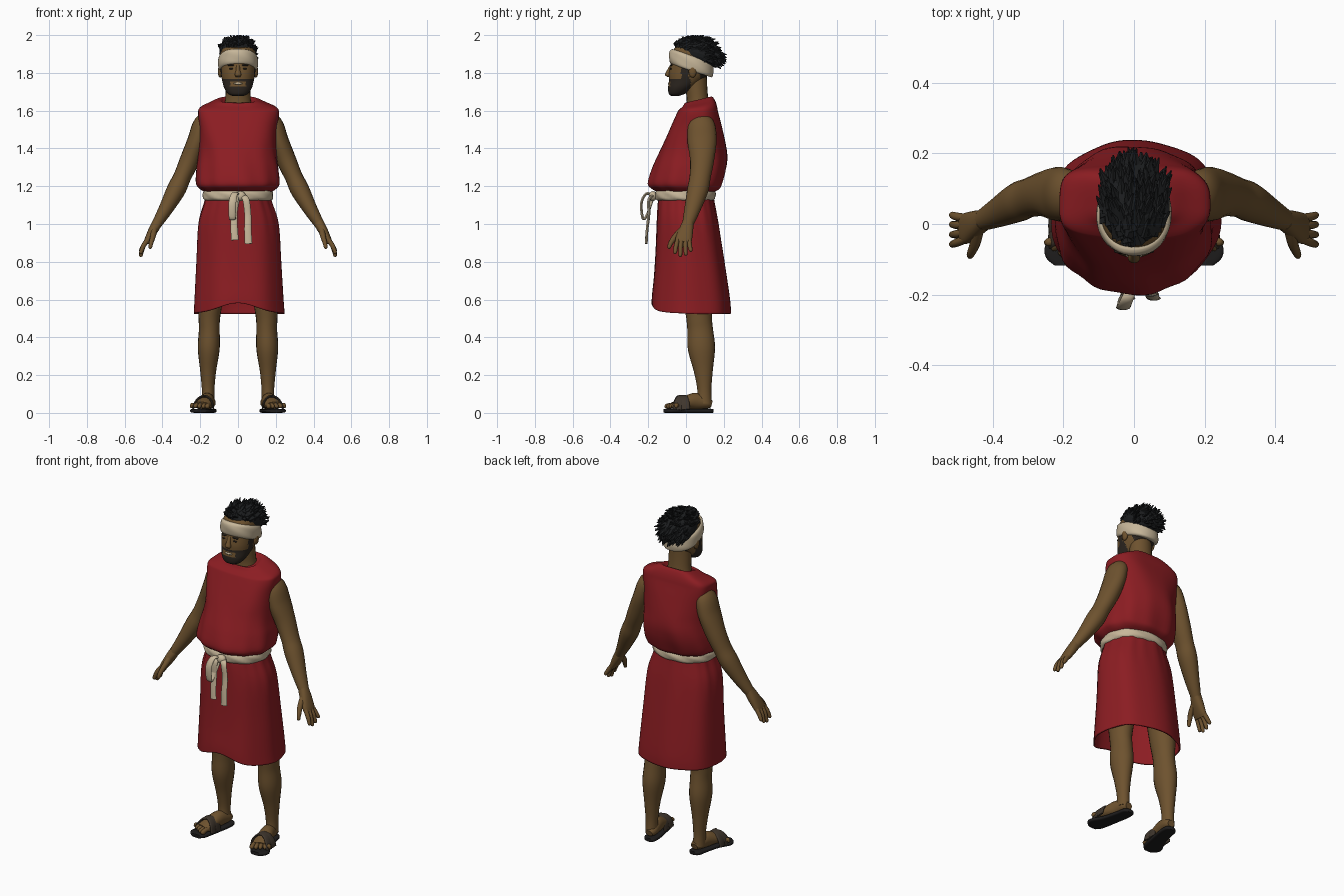
import bpy, bmesh, math, random
from mathutils import Vector, Matrix

random.seed(4)
cube = bpy.data.objects.get("Cube")
if cube:
    bpy.data.objects.remove(cube, do_unlink=True)


def material(name, r, g, b):
    m = bpy.data.materials.new(name)
    m.use_nodes = True
    m.diffuse_color = (r, g, b, 1)
    node = next(n for n in m.node_tree.nodes if n.type == 'BSDF_PRINCIPLED')
    node.inputs["Base Color"].default_value = (r, g, b, 1)
    node.inputs["Roughness"].default_value = 0.9
    return m


SKIN = material("brown skin", .155, .085, .028)
RED = material("red cloth", .26, .012, .016)
CREAM = material("cream cloth", .57, .47, .32)
HAIR = material("black hair", .011, .012, .013)
BEARD = material("dark beard", .025, .019, .014)
STRAP = material("dark leather", .05, .037, .026)
SOLE = material("black sole", .013, .012, .012)
X, Y, Z = Vector((1, 0, 0)), Vector((0, 1, 0)), Vector((0, 0, 1))


def finish(name, bm, mats, mirror=False, paint=None, smooth=True):
    bmesh.ops.recalc_face_normals(bm, faces=bm.faces[:])
    if paint:
        for f in bm.faces:
            f.material_index = paint(f.calc_center_median())
    mesh = bpy.data.meshes.new(name)
    bm.to_mesh(mesh)
    bm.free()
    for m in mats:
        mesh.materials.append(m)
    ob = bpy.data.objects.new(name, mesh)
    bpy.context.collection.objects.link(ob)
    if smooth:
        bpy.ops.object.select_all(action='DESELECT')
        ob.select_set(True)
        bpy.context.view_layer.objects.active = ob
        bpy.ops.object.shade_smooth_by_angle(angle=math.radians(50))
    if mirror:
        ob.modifiers.new("mirror", 'MIRROR').use_mirror_merge = False
    return ob


def spline(pts, steps):
    """Smooth rows through the given x, y, z, radius, radius points."""
    rows = []
    for i in range(len(pts) - 1):
        a, b, c, d = pts[max(i - 1, 0)], pts[i], pts[i + 1], pts[min(i + 2, len(pts) - 1)]
        for k in range(steps):
            t = k / steps
            rows.append([q + .5 * t * (r - p + t * (2*p - 5*q + 4*r - s + t * (3*(q - r) + s - p)))
                         for p, q, r, s in zip(a, b, c, d)])
    return rows + [list(pts[-1])]


def loft(name, mats, pts, ref=Y, axis=None, segs=20, steps=5, power=2, fold=None,
         warp=None, caps=True, tip=False, **kw):
    """Skin oval rings along a path; the first radius runs along ref."""
    rows = spline(pts, steps)
    if tip:
        end, d = rows[-1], Vector(rows[-1][:3]) - Vector(rows[-2][:3])
        d.normalize()
        for ahead, size in ((.5, .85), (.85, .5), (1, .15)):
            rows.append(list(Vector(end[:3]) + d * ahead * end[3]) + [end[3] * size, end[4] * size])
    bm, rings = bmesh.new(), []
    for i, row in enumerate(rows):
        ahead, back = rows[min(i + 1, len(rows) - 1)], rows[max(i - 1, 0)]
        t = axis or (Vector(ahead[:3]) - Vector(back[:3])).normalized()
        u = (ref - t * ref.dot(t)).normalized()
        v = t.cross(u)
        box = 2 / (power(row[2]) if callable(power) else power)
        ring = []
        for k in range(segs):
            a = math.tau * k / segs
            c, s = math.cos(a), math.sin(a)
            w = 1 + (fold(a, row[2]) if fold else 0)
            p = Vector(row[:3]) + u * math.copysign(abs(c) ** box, c) * row[3] * w
            p += v * math.copysign(abs(s) ** box, s) * row[4] * w
            ring.append(bm.verts.new(warp(p) if warp else p))
        rings.append(ring)
    for r, q in zip(rings, rings[1:]):
        for k in range(segs):
            n = (k + 1) % segs
            bm.faces.new((r[k], r[n], q[n], q[k]))
    if caps:
        bm.faces.new(rings[0])
        bm.faces.new(rings[-1])
    return finish(name, bm, mats, **kw)


def ball(name, mat, loc, size, **kw):
    bm = bmesh.new()
    bmesh.ops.create_uvsphere(bm, u_segments=16, v_segments=10, radius=1,
                              matrix=Matrix.Translation(loc) @ Matrix.Diagonal((*size, 1)))
    return finish(name, bm, [mat], **kw)


# Tunic top, bloused over the belt, square at the shoulders, dipping at the throat
def blouse_fold(a, z):
    low = max(0, 1 - (z - 1.18) / .3)
    return .018 * math.sin(11 * a + 8 * z) * low + .014 * math.sin(5 * a + 14 * z)


def neck_dip(p):
    if p.z > 1.6:
        p.z += min(1, (p.z - 1.6) / .05) * .24 * (p.y - .08)
    return p


loft("tunic_top", [RED], [
    (0, 0, 1.165, .135, .165), (0, 0, 1.185, .175, .2), (0, -.003, 1.215, .195, .22),
    (0, .018, 1.29, .196, .217), (0, .036, 1.37, .182, .207), (0, .052, 1.5, .14, .207),
    (0, .062, 1.585, .11, .214), (0, .066, 1.618, .098, .203), (0, .068, 1.642, .085, .15),
    (0, .066, 1.662, .07, .1), (0, .062, 1.652, .058, .08)],
    axis=Z, segs=64, power=lambda z: 2.25 + .9 * max(0, min(1, (z - 1.4) / .2)),
    fold=blouse_fold, warp=neck_dip)


# Skirt: open cloth with soft pleats and a hem raised at the front
def skirt_fold(a, z):
    gather = max(0, (z - .9) / .25)
    return .014 * math.sin(7 * a + 1) + .016 * gather * math.sin(17 * a)


def hem_arch(p):
    if p.z < .7 and p.y < 0:
        p.z += .055 * (.7 - p.z) / .17 * math.exp(-(p.x / .14) ** 2)
    return p


skirt = loft("skirt", [RED], [
    (0, 0, 1.16, .14, .165), (0, 0, 1.11, .149, .18), (.002, .007, 1, .163, .212),
    (.003, .018, .8, .184, .224), (.004, .025, .6, .206, .235), (.005, .026, .525, .21, .24)],
    axis=Z, segs=72, power=2.25, fold=skirt_fold, warp=hem_arch, caps=False)
skirt.modifiers.new("cloth thickness", 'SOLIDIFY').thickness = .008

# Belt with knot, loop and two hanging tails
loft("belt", [CREAM], [
    (0, -.004, 1.125, .148, .176), (0, -.004, 1.135, .158, .184), (0, -.004, 1.155, .161, .186),
    (0, -.004, 1.172, .157, .183), (0, -.004, 1.182, .147, .175)], axis=Z, segs=56, steps=3,
    power=2.2, fold=lambda a, z: .012 * math.sin(9 * a + 120 * z))
ball("belt_knot", CREAM, (.012, -.175, 1.148), (.03, .022, .026))
loft("belt_loop", [CREAM], [
    (0, -.17, 1.15, .014, .009), (-.018, -.21, 1.16, .017, .007), (-.03, -.236, 1.11, .02, .007),
    (-.03, -.228, 1.03, .018, .007), (-.024, -.205, 1.05, .016, .007),
    (0, -.175, 1.14, .012, .008)], ref=X, segs=12)
for side, x, foot in (("right", -.02, .915), ("left", .052, .895)):
    loft(side + "_belt_tail", [CREAM], [
        (x * .4, -.17, 1.15, .015, .009), (x * .8, -.196, 1.13, .018, .008),
        (x, -.197, 1.05, .018, .008), (x, -.206, .97, .019, .007),
        (x + .004, -.21, foot, .02, .007)], ref=X, segs=12)

# Arms and hands
loft("arms", [SKIN], [
    (.14, .082, 1.565, .035, .03), (.185, .082, 1.53, .07, .05), (.216, .085, 1.44, .077, .052),
    (.255, .085, 1.34, .064, .052), (.295, .075, 1.25, .056, .047), (.328, .062, 1.18, .056, .05),
    (.382, .034, 1.08, .043, .038), (.43, .01, 1, .03, .027)], mirror=True)
loft("palms", [SKIN], [
    (.425, .012, 1.01, .029, .027), (.45, 0, .965, .038, .025), (.475, -.012, .92, .044, .019),
    (.486, -.014, .9, .041, .014)], power=2.4, mirror=True)
for name, off, tip in (("index", -.034, .85), ("middle", -.012, .835),
                       ("ring", .011, .842), ("little", .032, .862)):
    loft(name + "_fingers", [SKIN], [
        (.476, -.012 + off * .9, .92, .012, .013), (.5, -.015 + off * 1.1, .885, .012, .013),
        (.514, -.015 + off * 1.25, tip, .01, .01)], segs=10, tip=True, mirror=True)
loft("thumbs", [SKIN], [
    (.442, -.012, .975, .02, .018), (.45, -.055, .935, .016, .015),
    (.46, -.08, .9, .013, .012), (.464, -.089, .878, .01, .01)],
    segs=10, tip=True, mirror=True)

# Legs, feet and toes
loft("legs", [SKIN], [
    (.12, .06, .86, .09, .08), (.146, .066, .6, .078, .066), (.152, .07, .5, .068, .057),
    (.152, .075, .44, .068, .055), (.155, .082, .34, .072, .058), (.158, .092, .22, .05, .042),
    (.158, .097, .12, .037, .033), (.158, .096, .05, .042, .034)], mirror=True)
loft("feet", [SKIN], [
    (.15, .136, .046, .018, .022), (.152, .11, .052, .03, .034), (.163, .05, .062, .044, .038),
    (.181, -.02, .052, .029, .046), (.194, -.064, .04, .018, .05)], ref=Z, mirror=True)
for i in range(5):
    x, y = .157 + .021 * i, -.1 + .008 * i + .001 * i * i
    loft("toes_%d" % (i + 1), [SKIN], [
        (x - .006, -.05, .038, .013, .013), (x, (y - .05) / 2, .042, .012, .012),
        (x + .005, y, .035, .014 - i * .0012, .013 - i * .001)],
        ref=Z, segs=10, tip=True, mirror=True)

# Sandals
loft("sandal_soles", [SOLE], [
    (.148, .146, .011, .01, .016), (.15, .13, .011, .011, .035), (.155, .08, .011, .011, .041),
    (.173, 0, .011, .011, .045), (.195, -.06, .011, .011, .056), (.199, -.095, .011, .011, .05),
    (.196, -.118, .011, .01, .028)], ref=Z, axis=-Y, power=4, mirror=True)
for name, lean in (("inner", .022), ("outer", -.022)):
    loft(name + "_sandal_straps", [STRAP], [
        (.13, -.025 - lean, .018, .024, .005), (.138, -.023 - lean * .8, .058, .024, .006),
        (.158, -.02 - lean * .4, .083, .023, .006), (.181, -.018, .088, .022, .006),
        (.208, -.02 + lean * .4, .078, .023, .006), (.229, -.023 + lean * .8, .05, .024, .006),
        (.238, -.025 + lean, .018, .024, .005)], segs=12, steps=4, power=3, mirror=True)


# Neck and head, the beard and cropped nape set by region
def beard(c):
    x = abs(c.x)
    jaw = c.y < .025 and (c.z < 1.729 or (x > .042 and c.z < 1.768))
    moustache = x < .045 and c.y < -.04 and 1.754 < c.z < 1.77
    sideburn = -.025 < c.y < .015 and x > .06 and 1.75 < c.z < 1.86
    nape = c.y > .075 and 1.765 < c.z < 1.83
    return int(jaw or moustache or sideburn or nape)


loft("neck", [SKIN], [(0, .066, 1.58, .07, .085), (0, .062, 1.65, .058, .069),
                      (0, .055, 1.72, .058, .065), (0, .05, 1.8, .06, .065)], axis=Z)
loft("head", [SKIN, BEARD], [
    (0, -.058, 1.678, .02, .03), (0, -.048, 1.69, .043, .053), (0, -.028, 1.72, .067, .073),
    (0, 0, 1.76, .09, .084), (0, .015, 1.8, .105, .091), (0, .025, 1.86, .104, .093),
    (0, .03, 1.92, .098, .088), (0, .04, 1.965, .06, .055)],
    axis=Z, segs=64, steps=9, power=2.2, paint=beard)
loft("nose", [SKIN], [
    (0, -.074, 1.845, .008, .01), (0, -.088, 1.815, .012, .011), (0, -.096, 1.79, .015, .018),
    (0, -.088, 1.777, .008, .01)], axis=Z, segs=14)
ball("ears", SKIN, (.094, .035, 1.808), (.013, .021, .033), mirror=True)
ball("eyes", BEARD, (.035, -.08, 1.822), (.014, .005, .004), mirror=True)
ball("brows", BEARD, (.036, -.077, 1.841), (.021, .007, .005), mirror=True)
ball("teeth", CREAM, (0, -.09, 1.744), (.024, .006, .006))


# Headband, sloping down to the back
def band_slope(p):
    p.z -= .33 * (p.y + .09)
    return p


loft("headband", [CREAM], [
    (0, .028, 1.85, .106, .097), (0, .028, 1.86, .115, .104), (0, .028, 1.89, .118, .106),
    (0, .028, 1.92, .113, .102), (0, .028, 1.932, .1, .091)], axis=Z, segs=48, steps=3,
    power=2.15, warp=band_slope, fold=lambda a, z: .01 * math.sin(4 * a + 90 * z))

# Hair: a rounded mass overhanging the band, covered in flat swept-back locks
frame = Matrix.Translation((0, .063, 1.905)) @ Matrix.Rotation(-.3, 4, 'X')
radii = Vector((.099, .125, .078))
bm = bmesh.new()
bmesh.ops.create_uvsphere(bm, u_segments=24, v_segments=14, radius=1,
                          matrix=frame @ Matrix.Diagonal((*radii, 1)))
for i in range(260):
    up, turn = random.uniform(-.45, 1), random.uniform(0, math.tau)
    flat = math.sqrt(1 - up * up)
    n = Vector((flat * math.cos(turn), flat * math.sin(turn), up))
    if n.y < .35 and up < .12:
        continue
    out = frame.to_3x3() @ n
    aim = out * .3 + Vector((random.uniform(-.2, .2), .6, random.uniform(-.2, .2) - .4 * (n.y > .5)))
    place = frame @ Vector([n[k] * radii[k] * .95 for k in range(3)])
    long = random.uniform(.045, .065)
    spin = aim.to_track_quat('Z', 'Y').to_matrix().to_4x4()
    bmesh.ops.create_cone(bm, cap_ends=True, segments=5, radius1=.017, radius2=.002, depth=long,
                          matrix=Matrix.Translation(place + aim.normalized() * long * .2) @ spin)
for v in bm.verts:
    v.co.z = min(v.co.z, 2)
finish("hair", bm, [HAIR], smooth=False)
